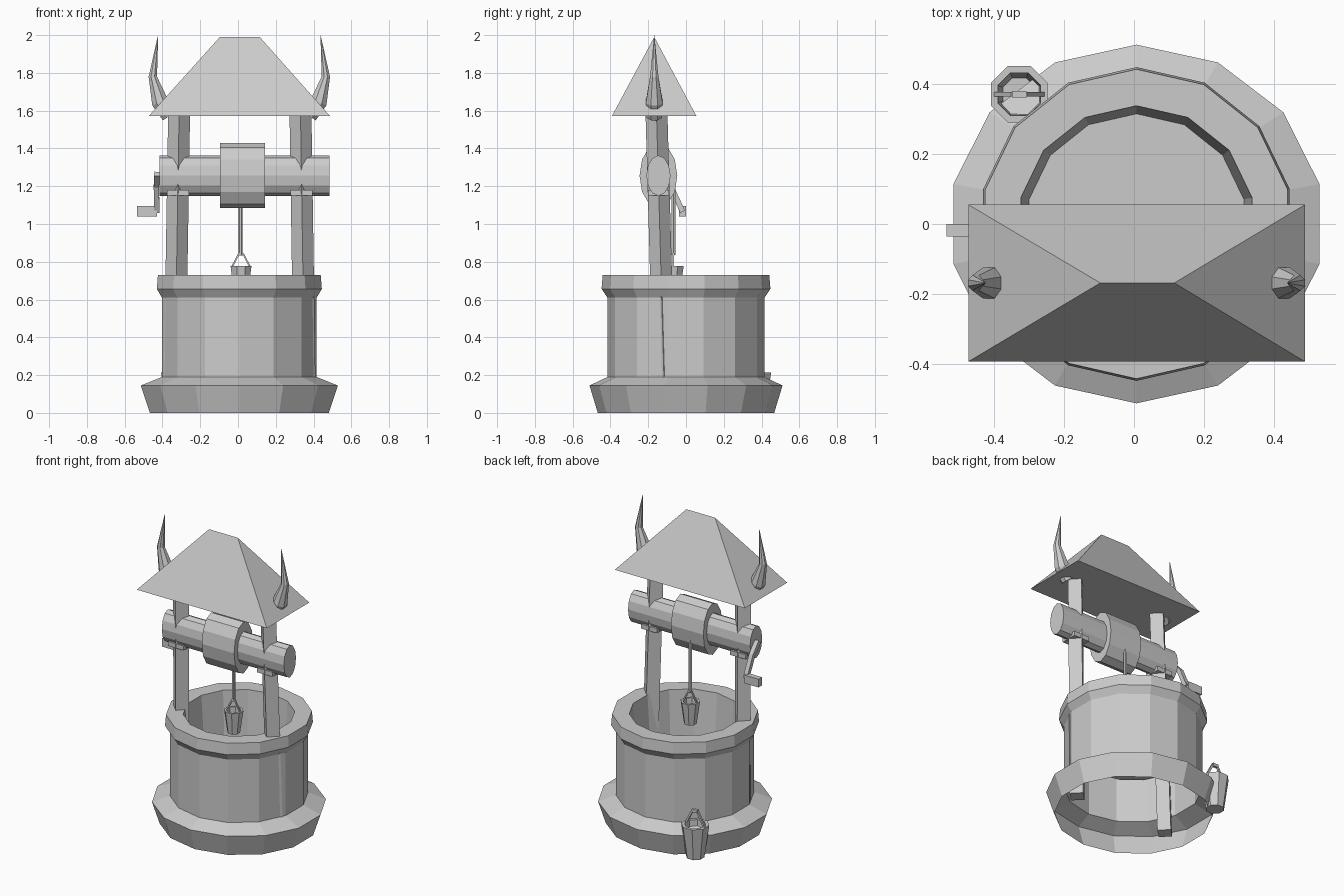
import bpy, bmesh, math
from mathutils import Vector

cube = bpy.data.objects.get("Cube")
if cube:
    bpy.data.objects.remove(cube, do_unlink=True)

grey = bpy.data.materials.new("plain grey")
grey.use_nodes = True
COLOUR = (0.6, 0.6, 0.6, 1)
grey.diffuse_color = COLOUR
grey.node_tree.nodes["Principled BSDF"].inputs["Base Color"].default_value = COLOUR


def finish(name, bm):
    bmesh.ops.recalc_face_normals(bm, faces=bm.faces)
    mesh = bpy.data.meshes.new(name)
    bm.to_mesh(mesh)
    bm.free()
    mesh.materials.append(grey)
    obj = bpy.data.objects.new(name, mesh)
    bpy.context.collection.objects.link(obj)
    return obj


def bridge(bm, a, b):
    n = len(a)
    for i in range(n):
        j = (i + 1) % n
        bm.faces.new((a[i], a[j], b[j], b[i]))


def loft(name, rings, sides, turn=0.0, centre=(0, 0), cap_start=False, cap_end=False):
    """Horizontal rings given as (x radius, y radius, z)."""
    bm = bmesh.new()
    loops = []
    for rx, ry, z in rings:
        angles = [turn + math.tau * i / sides for i in range(sides)]
        loops.append([bm.verts.new((centre[0] + rx * math.cos(a),
                                    centre[1] + ry * math.sin(a), z)) for a in angles])
    for a, b in zip(loops, loops[1:]):
        bridge(bm, a, b)
    if cap_start:
        bm.faces.new(loops[0])
    if cap_end:
        bm.faces.new(loops[-1])
    return finish(name, bm)


def tube(name, points, radii, sides, turn=0.0):
    """Closed tapered tube along a path."""
    bm = bmesh.new()
    pts = [Vector(p) for p in points]
    loops = []
    for i, p in enumerate(pts):
        d = (pts[min(i + 1, len(pts) - 1)] - pts[max(i - 1, 0)]).normalized()
        side = d.cross(Vector((0, 1, 0)))
        if side.length < 0.1:
            side = d.cross(Vector((1, 0, 0)))
        side.normalize()
        up = d.cross(side)
        angles = [turn + math.tau * k / sides for k in range(sides)]
        loops.append([bm.verts.new(p + radii[i] * (side * math.cos(a) + up * math.sin(a)))
                      for a in angles])
    for a, b in zip(loops, loops[1:]):
        bridge(bm, a, b)
    bm.faces.new(loops[0])
    bm.faces.new(loops[-1])
    bmesh.ops.remove_doubles(bm, verts=bm.verts, dist=0.0005)
    return finish(name, bm)


def box(name, lo, hi):
    bm = bmesh.new()
    bmesh.ops.create_cube(bm, size=1)
    for v in bm.verts:
        v.co = [(a + b) / 2 + c * (b - a) for a, b, c in zip(lo, hi, v.co)]
    return finish(name, bm)


def roller(name, x0, x1, ry, rz):
    """Flattened cylinder along x."""
    bm = bmesh.new()
    loops = []
    for x in (x0, x1):
        angles = [math.tau * i / 12 for i in range(12)]
        loops.append([bm.verts.new((x, -0.146 + ry * math.sin(a), 1.256 + rz * math.cos(a)))
                      for a in angles])
    bridge(bm, *loops)
    for loop in loops:
        bm.faces.new(loop)
    return finish(name, bm)


def bucket(name, x, y, z, s):
    """Eight-sided pail with a bent handle."""
    turn = math.pi / 8
    rings = [(0.057, 0), (0.087, 0.215), (0.066, 0.215), (0.05, 0.03)]
    loft(name, [(r * s, r * s, z + h * s) for r, h in rings], 8, turn, (x, y), True, True)
    top = z + 0.205 * s
    for sx in (-1, 1):
        tube(name + "_handle_side", [(x + sx * 0.07 * s, y, top),
                                     (x + sx * 0.018 * s, y, top + 0.1 * s)],
             [0.009 * s] * 2, 4, math.pi / 4)
    box(name + "_handle_grip", (x - 0.02 * s, y - 0.009 * s, top + 0.09 * s),
        (x + 0.02 * s, y + 0.009 * s, top + 0.11 * s))


MID = 0.007  # the well sits slightly off the x centre
QUARTER = math.pi / 2

# Hollow stone foot and well wall with rim, throat and floor
loft("stone_foot", [(0.486, 0.467, 0), (0.535, 0.511, 0.145), (0.42, 0.416, 0.19)],
     14, QUARTER, (MID, 0))
loft("well_wall", [(0.42, 0.416, 0.19), (0.42, 0.416, 0.61), (0.448, 0.447, 0.656),
                   (0.442, 0.441, 0.73), (0.338, 0.337, 0.73), (0.314, 0.314, 0.42)],
     14, QUARTER, (MID, 0), cap_end=True)

# Leaning square posts with small rests under the roller
for side, foot, head in (("right", -0.337, -0.312), ("left", 0.354, 0.331)):
    tube(side + "_post", [(foot, -0.113, 0.05), (head, -0.156, 1.575)], [0.058] * 2, 4)
    mid = (foot + head) / 2 + (0.006 if side == "right" else -0.006)
    box(side + "_roller_rest", (mid - 0.058, -0.2, 1.15), (mid + 0.058, -0.09, 1.18))

# Winding roller and drum
roller("winding_roller", -0.415, 0.485, 0.064, 0.107)
roller("winding_drum", -0.095, 0.143, 0.1, 0.172)

# Crank
tube("crank_arm", [(-0.428, -0.146, 1.265), (-0.432, -0.08, 1.2), (-0.43, -0.018, 1.065)],
     [0.022, 0.02, 0.02], 4, math.pi / 4)
box("crank_handle", (-0.535, -0.036, 1.04), (-0.43, 0.0, 1.095))

# Rope and buckets
tube("rope", [(0.014, -0.066, 1.2), (0.014, -0.066, 0.835)], [0.011] * 2, 6)
bucket("hanging_bucket", 0.016, -0.068, 0.63, 0.69)
bucket("standing_bucket", -0.327, 0.37, 0, 1)

# Hipped roof
bm = bmesh.new()
eaves = [bm.verts.new((x, y, 1.572)) for x, y in
         ((-0.472, -0.392), (0.487, -0.392), (0.487, 0.055), (-0.472, 0.055))]
ridge = [bm.verts.new((x, -0.168, 1.99)) for x in (-0.096, 0.115)]
bm.faces.new(eaves)
bm.faces.new((eaves[0], eaves[1], ridge[1], ridge[0]))
bm.faces.new((eaves[2], eaves[3], ridge[0], ridge[1]))
bm.faces.new((eaves[1], eaves[2], ridge[1]))
bm.faces.new((eaves[3], eaves[0], ridge[0]))
finish("roof", bm)

# Curved horns on both roof ends
for side, s in (("right", -1), ("left", 1)):
    path = [(0.37, 1.572), (0.42, 1.645), (0.458, 1.78), (0.43, 2.0)]
    tube(side + "_horn", [(MID + s * x, -0.168, z) for x, z in path],
         [0.045, 0.048, 0.024, 0.0005], 8, math.pi / 8)
